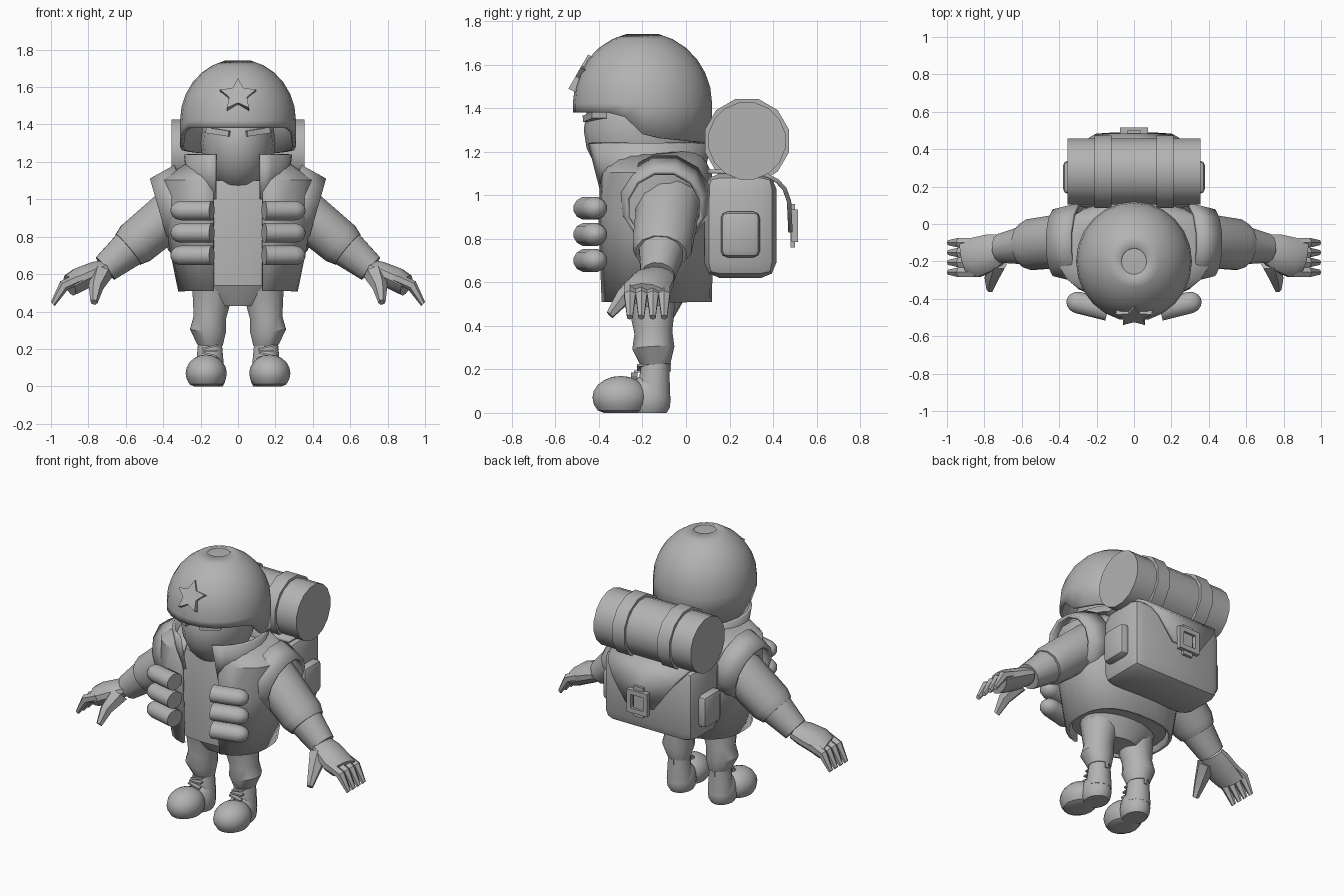
import bpy, bmesh
from math import sin, cos, pi, asin, radians
from mathutils import Vector, Matrix

cube = bpy.data.objects.get("Cube")
if cube:
    bpy.data.objects.remove(cube, do_unlink=True)

grey = (0.45, 0.45, 0.45, 1)
material = bpy.data.materials.new("plain_grey")
material.use_nodes = True
material.diffuse_color = grey
material.node_tree.nodes["Principled BSDF"].inputs["Base Color"].default_value = grey

X, Y = Vector((1, 0, 0)), Vector((0, 1, 0))
sides = {"left": 1, "right": -1}


def finish(name, bm, thickness=0):
    """Turn the mesh into a shaded object; a thickness makes a sheet solid."""
    bmesh.ops.recalc_face_normals(bm, faces=bm.faces)
    mesh = bpy.data.meshes.new(name)
    bm.to_mesh(mesh)
    bm.free()
    mesh.materials.append(material)
    part = bpy.data.objects.new(name, mesh)
    bpy.context.collection.objects.link(part)
    if thickness:
        solidify = part.modifiers.new("thickness", 'SOLIDIFY')
        solidify.thickness = thickness
        solidify.offset = 0
    bpy.ops.object.select_all(action='DESELECT')
    part.select_set(True)
    bpy.context.view_layer.objects.active = part
    bpy.ops.object.shade_smooth_by_angle(angle=radians(35))
    return part


def loft(name, rings, closed=True, caps=True, thickness=0):
    """Skin a list of point rings."""
    bm = bmesh.new()
    rows = [[bm.verts.new(point) for point in ring] for ring in rings]
    count = len(rows[0])
    for low, high in zip(rows, rows[1:]):
        for i in range(count if closed else count - 1):
            j = (i + 1) % count
            bm.faces.new((low[i], low[j], high[j], high[i]))
    if caps:
        bm.faces.new(rows[0])
        bm.faces.new(rows[-1])
    return finish(name, bm, thickness)


def limb(name, points, radii, side=1, flat=1, count=12, caps=True, thickness=0):
    """Tube through points; flat squashes it across, side mirrors it."""
    points = [Vector(point) for point in points]
    along = (points[-1] - points[0]).normalized()
    wide = (Y - along * along.dot(Y)).normalized()
    across = along.cross(wide) * flat
    rings = []
    for point, radius in zip(points, radii):
        ring = []
        for i in range(count):
            angle = 2 * pi * (i + 0.5) / count
            spot = point + (wide * cos(angle) + across * sin(angle)) * radius
            ring.append((spot.x * side, spot.y, spot.z))
        rings.append(ring)
    return loft(name, rings, caps=caps, thickness=thickness)


def power(value, exponent):
    return abs(value) ** exponent * (1 if value >= 0 else -1)


def shell(name, rows, middle, gap=0, exponent=1, edge=None, caps=True, thickness=0):
    """Rows are height, half width, half depth; gap opens the front."""
    count = 24
    rings = []
    for height, width, depth in rows:
        start = asin((gap / width) ** (1 / exponent))
        ring = []
        for i in range(count):
            share = i / (count - 1 if gap else count)
            angle = start + 2 * (pi - start) * share
            y = middle - depth * power(cos(angle), exponent)
            z = edge(y) if edge and not rings else height
            ring.append((width * power(sin(angle), exponent), y, z))
        rings.append(ring)
    return loft(name, rings, not gap, caps, thickness)


def ball(name, centre, size):
    """Ellipsoid, flattened where it meets the floor."""
    bm = bmesh.new()
    bmesh.ops.create_uvsphere(bm, u_segments=16, v_segments=10, radius=1)
    for vert in bm.verts:
        vert.co = Matrix.Diagonal(size) @ vert.co + Vector(centre)
        vert.co.z = max(vert.co.z, 0)
    return finish(name, bm)


def box(name, centre, size, turn=(0, 0, 0), bevel=0):
    bm = bmesh.new()
    bmesh.ops.create_cube(bm, size=1)
    bmesh.ops.scale(bm, vec=size, verts=bm.verts)
    if bevel:
        bmesh.ops.bevel(bm, geom=bm.edges[:], offset=bevel, segments=2,
                        profile=0.5, affect='EDGES')
    part = finish(name, bm)
    part.location = centre
    part.rotation_euler = turn
    return part


# Torso, open vest and flared collar
shell("shirt", [(0.54, 0.29, 0.22), (0.9, 0.35, 0.23), (1.1, 0.24, 0.2)], -0.14, exponent=0.8)
shell("vest", [(0.51, 0.31, 0.25), (0.9, 0.39, 0.26), (1.1, 0.4, 0.25), (1.2, 0.25, 0.2)],
      -0.14, gap=0.13, exponent=0.8, caps=False, thickness=0.02)
shell("collar", [(1, 0.25, 0.23), (1.24, 0.28, 0.29)], -0.18,
      gap=0.12, caps=False, thickness=0.02)
shell("hips", [(0.43, 0.13, 0.09), (0.5, 0.24, 0.13), (0.6, 0.27, 0.18)], -0.15)

# Head
ball("head", (0, -0.2, 1.3), (0.2, 0.27, 0.27))


# Helmet dome with a raised front edge
def helmet_edge(y):
    brim = min(max((y + 0.3) * 9, 0), 1)
    return 1.38 - 0.11 * brim - 0.1 * max(0, y + 0.2)


dome = []
steps = 7
for i in range(steps):
    angle = i / steps * pi / 2
    dome.append((1.42 + 0.32 * sin(angle), 0.3 * cos(angle), 0.31 * cos(angle)))
shell("helmet", dome[:1] + dome, -0.2, edge=helmet_edge, caps=False, thickness=0.02)
shell("helmet_crown", [dome[-1], (1.735, 0.01, 0.01)], -0.2)

# Star badge, tilted to the helmet slope
tilt = Vector((0, 0.5, 0.87))
star = []
for centre in (Vector((0, -0.44, 1.53)), Vector((0, -0.5, 1.56))):
    star.append([centre + (X * sin(i * pi / 5) + tilt * cos(i * pi / 5)) / (20 if i % 2 else 10)
                 for i in range(10)])
loft("star_badge", star)

shoulder, wrist = Vector((0.3, -0.08, 0.97)), Vector((0.71, -0.13, 0.63))
for name, side in sides.items():
    box(name + "_eyebrow", (side * 0.1, -0.42, 1.36), (0.13, 0.07, 0.03), (0, -side / 7, side / 3))

    # Armhole, sleeve with cuff, forearm
    limb(name + "_armhole", [(0.28, -0.1, 0.98), (0.42, -0.1, 0.94)], (0.21, 0.175), side,
         caps=False, thickness=0.02)
    limb(name + "_sleeve", [shoulder.lerp(wrist, t) for t in (0, 0.6, 0.7)],
         (0.15, 0.14, 0.12), side, flat=0.9)
    limb(name + "_forearm", [shoulder.lerp(wrist, t) for t in (0.5, 1)], (0.12, 0.08), side)

    # Hand, fingers and thumb
    limb(name + "_palm", [wrist, (0.76, -0.15, 0.61), (0.85, -0.18, 0.57), (0.9, -0.18, 0.54)],
         (0.08, 0.1, 0.11, 0.1), side, flat=0.6)
    for i in range(4):
        y = -0.1 - i / 19
        limb(f"{name}_finger_{i}", [(0.84, y, 0.58), (0.93, y, 0.54), (0.99, y, 0.44)],
             (0.03, 0.03, 0.015), side, count=6)
    limb(name + "_thumb", [(0.73, -0.2, 0.6), (0.76, -0.29, 0.53), (0.77, -0.35, 0.45)],
         (0.06, 0.04, 0.02), side, count=6)

    # Pouches on the vest front, round at the outer end
    reach = Vector((1, 0.25, 0))
    for i in range(3):
        inner = Vector((0.14, -0.46, 0.94 - 0.12 * i))
        bends = (0, 0.5, 1, 1.4)
        limb(f"{name}_pouch_{i}",
             [inner] + [inner + reach * (0.16 + 0.06 * sin(bend)) for bend in bends],
             [0.06] + [0.06 * cos(bend) for bend in bends], side, flat=0.9)

    # Trouser leg gathered above the boot
    limb(name + "_leg", [(0.13, -0.16, 0.55), (0.15, -0.15, 0.37), (0.16, -0.15, 0.3),
                         (0.15, -0.14, 0.22)], (0.12, 0.09, 0.1, 0.07), side)

    # Boot
    limb(name + "_boot_shaft", [(0.15, -0.14, 0.24), (0.15, -0.15, 0.08)], (0.065, 0.08), side)
    ball(name + "_boot_heel", (side * 0.15, -0.17, 0.06), (0.085, 0.1, 0.12))
    ball(name + "_boot_toe", (side * 0.17, -0.3, 0.07), (0.11, 0.13, 0.1))
    for i in range(3):
        box(f"{name}_lace_{i}", (side * 0.15, -0.21 - i / 70, 0.21 - i / 50),
            (0.08, 0.03, 0.01), (0, (i - 1) / 4, 0))
    box(name + "_boot_loop", (side * 0.15, -0.08, 0.21), (0.02, 0.02, 0.04))

    box(name + "_pack_pocket", (side * 0.34, 0.25, 0.82), (0.08, 0.18, 0.21), bevel=0.03)

# Backpack with a curved flap narrowing to the buckle
box("backpack", (0, 0.25, 0.86), (0.66, 0.33, 0.48), bevel=0.07)
flap = []
for i in range(7):
    angle = i / 6 * pi / 2
    width = 0.1 + 0.2 * power(cos(angle), 0.5)
    y = 0.1 + 0.38 * power(sin(angle), 0.5)
    z = 0.83 + 0.28 * power(cos(angle), 0.5)
    flap.append([(width * k, y, z) for k in (-1, 0, 1)])
loft("pack_flap", flap, closed=False, caps=False, thickness=0.02)
box("buckle_strap", (0, 0.49, 0.86), (0.07, 0.02, 0.2))
for i in range(4):
    angle = i * pi / 2
    box(f"buckle_bar_{i}", (0.06 * cos(angle), 0.5, 0.86 + 0.06 * sin(angle)),
        (0.03, 0.03, 0.15), (0, -angle, 0))

# Bedroll and its two straps
roll = Vector((0, 0.28, 1.25))
limb("bedroll", [roll - X * 0.355, roll + X * 0.355], (0.18, 0.18), count=16)
for name, side in sides.items():
    limb(name + "_bedroll_strap", [roll + X * 0.12, roll + X * 0.21], (0.2, 0.2), side)
